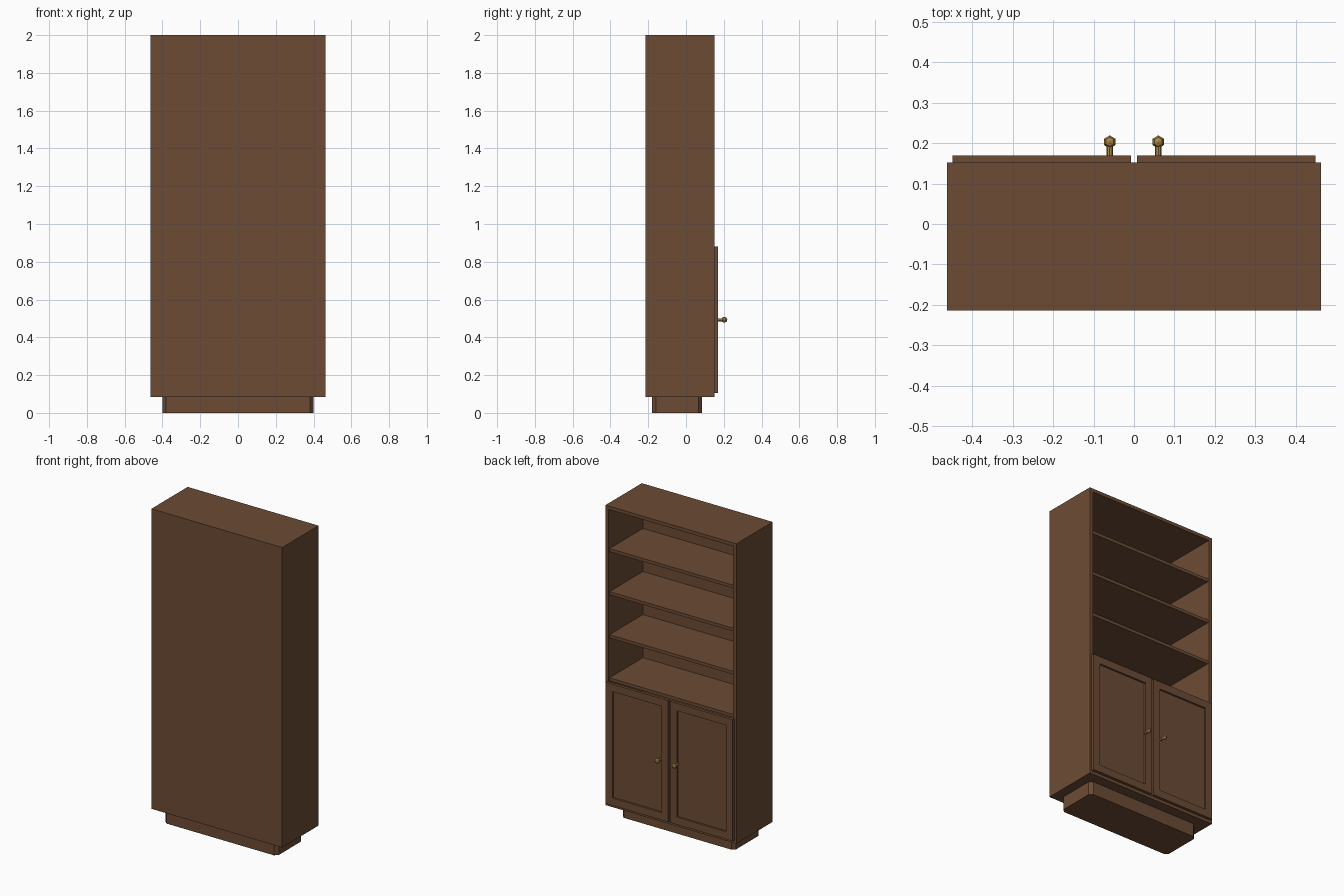
import bpy, bmesh, math
from mathutils import Matrix, Vector

if "Cube" in bpy.data.objects:
    bpy.data.objects.remove(bpy.data.objects["Cube"])


def material(name, rgb):
    m = bpy.data.materials.new(name)
    m.diffuse_color = (*rgb, 1)
    m.use_nodes = True
    m.node_tree.nodes["Principled BSDF"].inputs["Base Color"].default_value = m.diffuse_color
    return m


WOOD = material("walnut_brown", (0.15, 0.071, 0.035))
BRASS = material("brass", (0.40, 0.25, 0.065))


def finish(name, bm, mat):
    bmesh.ops.recalc_face_normals(bm, faces=bm.faces)
    me = bpy.data.meshes.new(name)
    bm.to_mesh(me)
    bm.free()
    me.materials.append(mat)
    ob = bpy.data.objects.new(name, me)
    bpy.context.collection.objects.link(ob)
    return ob


def box_bm(lo, hi):
    lo, hi = Vector(lo), Vector(hi)
    bm = bmesh.new()
    bmesh.ops.create_cube(bm, size=1, matrix=Matrix.Translation((lo + hi) / 2)
                          @ Matrix.Diagonal((*(hi - lo), 1)))
    return bm


def recess(bm, margin, depth):
    """Inset the +y face and push it straight back to make a recess."""
    face = max(bm.faces, key=lambda f: f.calc_center_median().y)
    bmesh.ops.inset_region(bm, faces=[face], thickness=margin, use_even_offset=True)
    ext = bmesh.ops.extrude_face_region(bm, geom=[face])
    verts = [v for v in ext["geom"] if isinstance(v, bmesh.types.BMVert)]
    bmesh.ops.translate(bm, verts=verts, vec=(0, -depth, 0))
    if face.is_valid:
        bmesh.ops.delete(bm, geom=[face], context='FACES_ONLY')


# Carcass: open box facing +y
bm = box_bm((-0.462, -0.214, 0.085), (0.462, 0.152, 2.0))
recess(bm, 0.022, 0.346)
finish("carcass", bm, WOOD)

# Plinth with chamfered vertical corners
bm = box_bm((-0.40, -0.18, 0), (0.40, 0.085, 0.085))
upright = [e for e in bm.edges if abs(e.verts[0].co.z - e.verts[1].co.z) > 0.01]
bmesh.ops.bevel(bm, geom=upright, offset=0.02, segments=1, affect='EDGES')
finish("plinth", bm, WOOD)

# Deck above the cupboard, then three open shelves
for i in range(4):
    top = 0.90 + 0.275 * i
    name = "cupboard_deck" if i == 0 else f"shelf_{i}"
    finish(name, box_bm((-0.44, -0.194, top - 0.02), (0.44, 0.143, top)), WOOD)

for side, s in (("left", -1), ("right", 1)):
    # Door with recessed panel
    x0, x1 = sorted((s * 0.007, s * 0.449))
    bm = box_bm((x0, 0.152, 0.105), (x1, 0.17, 0.88))
    recess(bm, 0.048, 0.012)
    finish(f"{side}_door", bm, WOOD)

    # Knob: short stem and faceted ball
    bm = bmesh.new()
    bmesh.ops.create_cone(bm, cap_ends=True, segments=8, radius1=0.008, radius2=0.008,
                          depth=0.03, matrix=Matrix.Translation((s * 0.06, 0.183, 0.493))
                          @ Matrix.Rotation(math.pi / 2, 4, 'X'))
    bmesh.ops.create_uvsphere(bm, u_segments=6, v_segments=4, radius=0.016,
                              matrix=Matrix.Translation((s * 0.06, 0.203, 0.493)))
    finish(f"{side}_knob", bm, BRASS)
